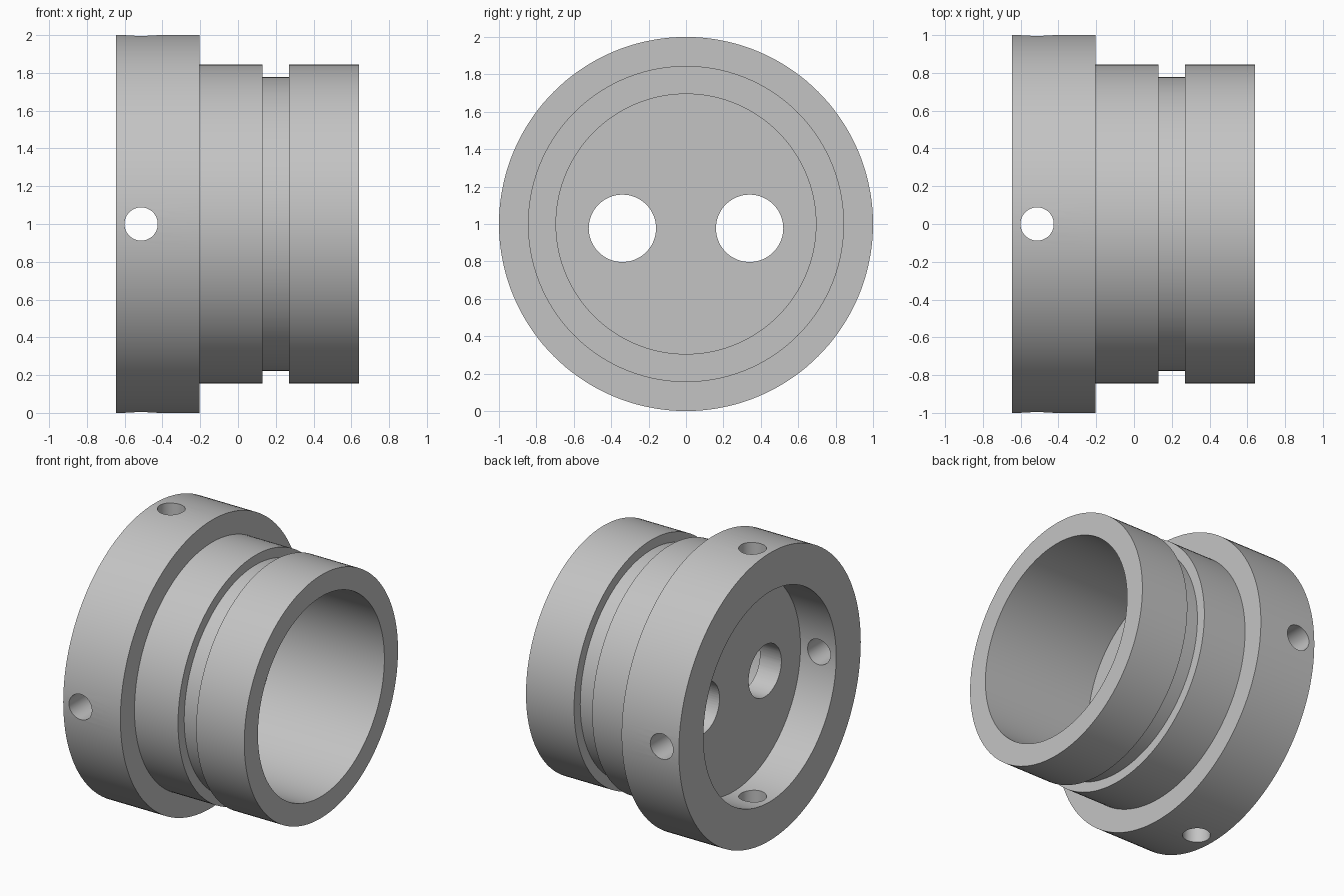
import bpy
import bmesh
from math import pi, radians
from mathutils import Matrix, Vector

cube = bpy.data.objects.get("Cube")
if cube:
    bpy.data.objects.remove(cube, do_unlink=True)

CENTRE = Vector((0, 0, 1))

grey = bpy.data.materials.new("plain grey")
grey.use_nodes = True
colour = (0.55, 0.55, 0.55, 1)
grey.diffuse_color = colour
grey.node_tree.nodes["Principled BSDF"].inputs["Base Color"].default_value = colour


def add_object(name, bm):
    bmesh.ops.recalc_face_normals(bm, faces=bm.faces)
    mesh = bpy.data.meshes.new(name)
    bm.to_mesh(mesh)
    bm.free()
    mesh.materials.append(grey)
    obj = bpy.data.objects.new(name, mesh)
    bpy.context.collection.objects.link(obj)
    return obj


def lathe(name, profile, steps=144):
    """Revolve (x, radius) points about the x axis."""
    bm = bmesh.new()
    verts = [bm.verts.new((x, 0, r)) for x, r in profile]
    edges = [bm.edges.new(pair) for pair in zip(verts, verts[1:])]
    bmesh.ops.spin(bm, geom=verts + edges, cent=(0, 0, 0), axis=(1, 0, 0),
                   angle=2 * pi, steps=steps)
    bmesh.ops.remove_doubles(bm, verts=bm.verts, dist=0.0001)
    bmesh.ops.translate(bm, verts=bm.verts, vec=CENTRE)
    return add_object(name, bm)


def add_drill(bm, centre, direction, radius, length):
    turn = Vector(direction).to_track_quat('Z', 'Y').to_matrix().to_4x4()
    bmesh.ops.create_cone(bm, cap_ends=True, segments=64, radius1=radius,
                          radius2=radius, depth=length,
                          matrix=Matrix.Translation(CENTRE + Vector(centre)) @ turn)


# Stepped collar: recess, flange, grooved sleeve, bore and dividing web
collar = lathe("flanged_collar", [
    (-0.37, 0), (-0.37, 0.73), (-0.645, 0.73), (-0.645, 1), (-0.205, 1),
    (-0.205, 0.845), (0.13, 0.845), (0.13, 0.777), (0.27, 0.777),
    (0.27, 0.845), (0.64, 0.845), (0.64, 0.695), (-0.205, 0.695), (-0.205, 0)])

# Drills: four radial flange holes and two holes through the web
bm = bmesh.new()
for d in ((0, 1, 0), (0, -1, 0), (0, 0, 1), (0, 0, -1)):
    add_drill(bm, (-0.513, d[1] * 0.87, d[2] * 0.87), d, 0.088, 0.5)
for side in (-1, 1):
    add_drill(bm, (-0.29, side * 0.34, -0.023), (1, 0, 0), 0.18, 0.4)
drills = add_object("hole_cutters", bm)
drills.hide_render = True

cut = collar.modifiers.new("holes", 'BOOLEAN')
cut.operation = 'DIFFERENCE'
cut.solver = 'EXACT'
cut.object = drills

bpy.ops.object.select_all(action='DESELECT')
collar.select_set(True)
bpy.context.view_layer.objects.active = collar
bpy.ops.object.modifier_apply(modifier=cut.name)
bpy.data.objects.remove(drills, do_unlink=True)
bpy.ops.object.shade_smooth_by_angle(angle=radians(30))
